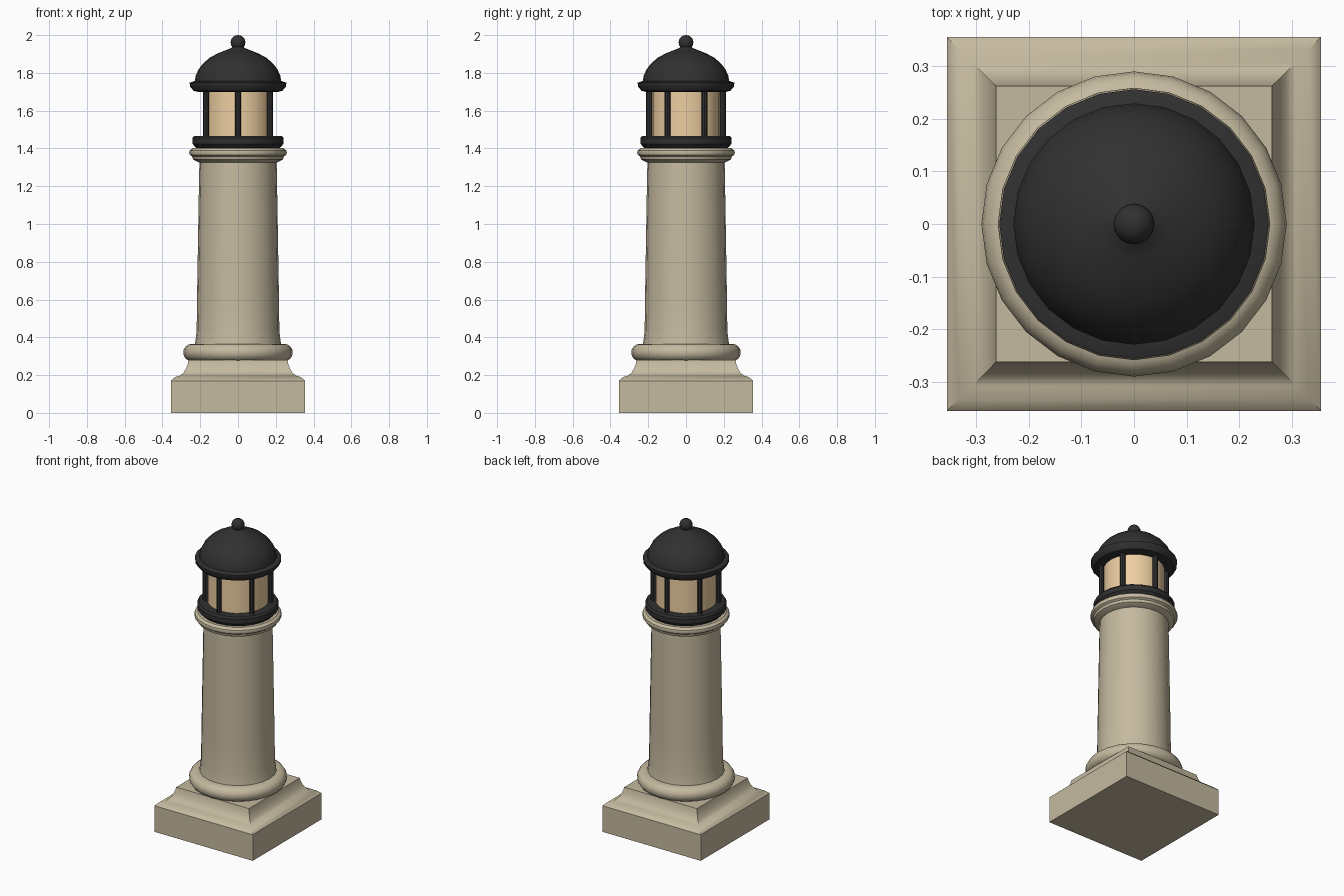
import bpy, bmesh
from math import pi, cos, sin, radians

if "Cube" in bpy.data.objects:
    bpy.data.objects.remove(bpy.data.objects["Cube"])


def material(name, rgb):
    m = bpy.data.materials.new(name)
    m.diffuse_color = (*rgb, 1)
    m.use_nodes = True
    m.node_tree.nodes["Principled BSDF"].inputs["Base Color"].default_value = m.diffuse_color
    return m


stone = material("stone", (0.56, 0.49, 0.35))
metal = material("dark_metal", (0.03, 0.03, 0.03))
glow = material("warm_glass", (0.85, 0.62, 0.36))


def finish(name, bm, mat, angle=35):
    bmesh.ops.recalc_face_normals(bm, faces=bm.faces)
    me = bpy.data.meshes.new(name)
    bm.to_mesh(me)
    bm.free()
    me.materials.append(mat)
    ob = bpy.data.objects.new(name, me)
    bpy.context.collection.objects.link(ob)
    bpy.ops.object.select_all(action='DESELECT')
    ob.select_set(True)
    bpy.context.view_layer.objects.active = ob
    bpy.ops.object.shade_smooth_by_angle(angle=radians(angle))
    return ob


def lathe(name, profile, mat, n=24, turn=0.0, scale=1.0, angle=35):
    """Stack rings of (radius, z) and cap both ends."""
    bm = bmesh.new()
    rings = [[bm.verts.new((r * scale * cos(turn + 2 * pi * i / n),
                            r * scale * sin(turn + 2 * pi * i / n), z))
              for i in range(n)] for r, z in profile]
    for a, b in zip(rings, rings[1:]):
        for i in range(n):
            j = (i + 1) % n
            bm.faces.new((a[i], a[j], b[j], b[i]))
    bm.faces.new(rings[0][::-1])
    bm.faces.new(rings[-1])
    return finish(name, bm, mat, angle)


# Square plinth with bevelled edge and concave moulding
lathe("plinth", [(0.355, 0), (0.355, 0.17), (0.333, 0.19), (0.307, 0.197),
                 (0.288, 0.213), (0.275, 0.235), (0.266, 0.26), (0.262, 0.28)],
      stone, n=4, turn=pi / 4, scale=2 ** 0.5)

# Rounded ring at the column foot
ring = [(0.247 + 0.043 * cos(a), 0.32 + 0.045 * sin(a))
        for a in (radians(-90 + 22.5 * k) for k in range(9))]
lathe("foot_ring", [(0.235, 0.275)] + ring + [(0.225, 0.366)], stone)

# Tapered column shaft
lathe("column_shaft", [(0.23, 0.35), (0.225, 0.385), (0.219, 0.43),
                       (0.217, 0.6), (0.212, 0.9), (0.207, 1.2), (0.204, 1.35)], stone)

# Moulded capital
lathe("capital", [(0.204, 1.325), (0.238, 1.342), (0.243, 1.358), (0.255, 1.366),
                  (0.259, 1.378), (0.256, 1.39), (0.24, 1.402)], stone)

# Lantern base, glass and roof
lathe("lantern_base", [(0.21, 1.39), (0.228, 1.41), (0.241, 1.424),
                       (0.241, 1.455), (0.232, 1.466)], metal)
lathe("lantern_glass", [(0.18, 1.46), (0.18, 1.71)], glow)
lathe("roof_rim", [(0.215, 1.70), (0.235, 1.705), (0.254, 1.728),
                   (0.256, 1.748), (0.23, 1.757)], metal)
lathe("roof_dome", [(0.23, 1.75), (0.224, 1.785), (0.208, 1.82), (0.183, 1.852),
                    (0.15, 1.88), (0.11, 1.902), (0.065, 1.92),
                    (0.035, 1.932), (0.024, 1.945)], metal, angle=50)

# Ball finial
bm = bmesh.new()
bmesh.ops.create_uvsphere(bm, u_segments=16, v_segments=10, radius=0.039)
bmesh.ops.translate(bm, verts=bm.verts, vec=(0, 0, 1.961))
finish("ball_finial", bm, metal)

# Six lantern posts
for k in range(6):
    a = radians(30 + 60 * k)
    post = lathe(f"lantern_post_{k + 1}", [(0.016, 1.455), (0.016, 1.715)], metal, n=8)
    post.location = (0.195 * cos(a), 0.195 * sin(a), 0)
